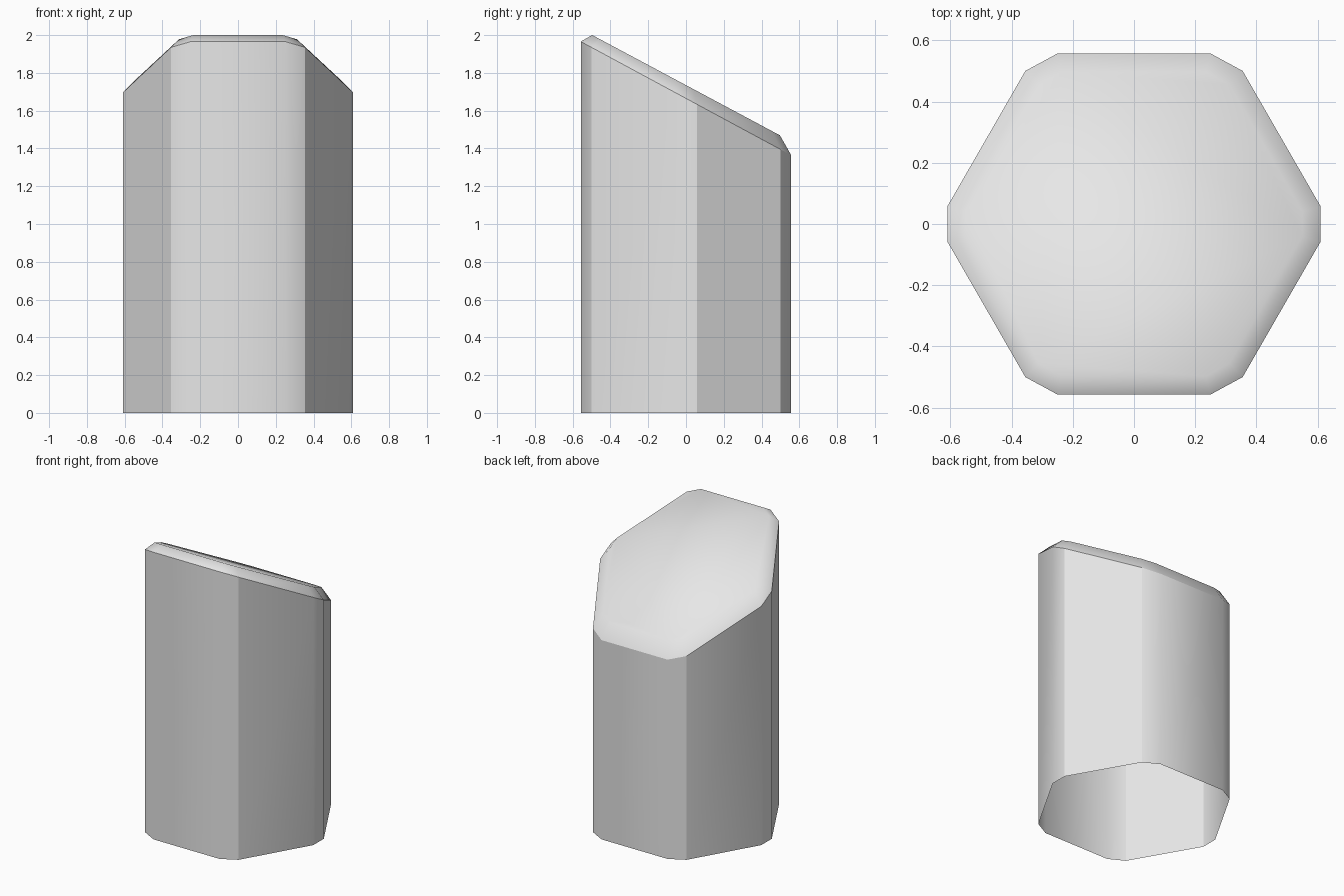
import bpy
import bmesh

cube = bpy.data.objects.get("Cube")
if cube:
    bpy.data.objects.remove(cube, do_unlink=True)

# One colour
grey = bpy.data.materials.new("light_grey")
grey.use_nodes = True
colour = (0.8, 0.8, 0.8, 1.0)
grey.diffuse_color = colour
grey.node_tree.nodes["Principled BSDF"].inputs["Base Color"].default_value = colour


def full_outline(quarter):
    """Mirror a quarter outline (side to back) into a counterclockwise loop."""
    back = quarter + [(-x, y) for x, y in reversed(quarter)]
    return back + [(-x, -y) for x, y in back]


# Hexagon with cut corners, and the smaller outline of the sloping cap
wall = full_outline([(0.61, 0.057), (0.355, 0.5), (0.25, 0.557)])
crown = full_outline([(0.55, 0.041), (0.312, 0.455), (0.235, 0.497)])

bm = bmesh.new()
base_ring = [bm.verts.new((x, y, 0)) for x, y in wall]
rim_ring = [bm.verts.new((x, y, 1.665 - 0.54 * y)) for x, y in wall]
crown_ring = [bm.verts.new((x, y, 1.735 - 0.534 * y)) for x, y in crown]
count = len(wall)

# Upright walls and the chamfer below the cap; the bottom stays open
for lower, upper in ((base_ring, rim_ring), (rim_ring, crown_ring)):
    for i in range(count):
        j = (i + 1) % count
        bm.faces.new((lower[i], lower[j], upper[j], upper[i]))

# Sloping cap
bm.faces.new(crown_ring)

for face in bm.faces:
    face.smooth = True

# Crisp rim, and crisp upright edges where the walls turn most
for i in range(count):
    bm.edges.get((rim_ring[i], rim_ring[(i + 1) % count])).smooth = False
    x, y = wall[i]
    diagonal_corner = 0.3 < abs(x) < 0.4
    side_corner = abs(x) > 0.6 and x * y > 0
    if diagonal_corner or side_corner:
        bm.edges.get((base_ring[i], rim_ring[i])).smooth = False

mesh = bpy.data.meshes.new("hexagonal_column")
bm.to_mesh(mesh)
bm.free()
mesh.materials.append(grey)
column = bpy.data.objects.new("hexagonal_column", mesh)
bpy.context.collection.objects.link(column)
